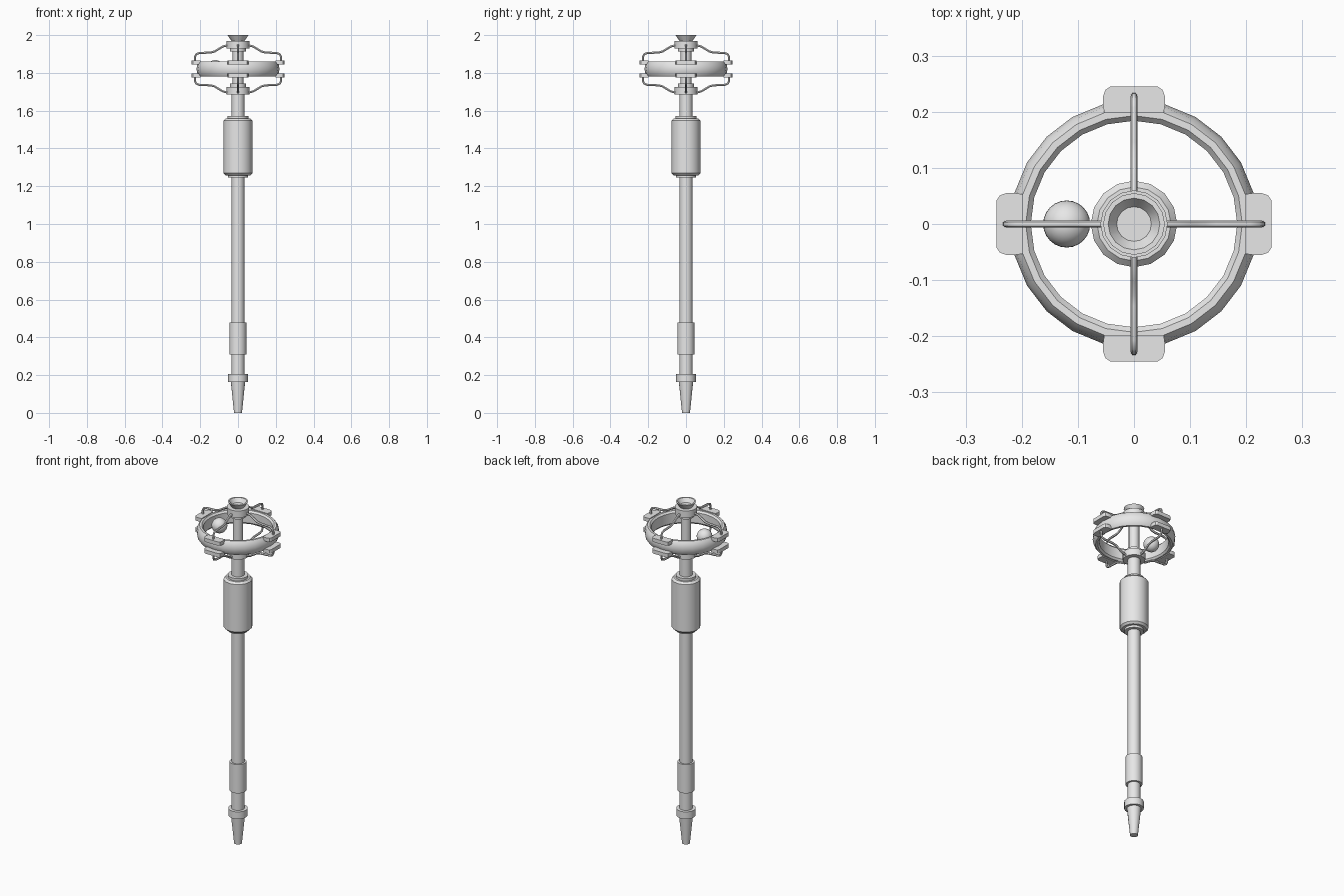
import bpy, bmesh, math
from mathutils import Matrix

if "Cube" in bpy.data.objects:
    bpy.data.objects.remove(bpy.data.objects["Cube"])

grey = bpy.data.materials.new("plain grey")
grey.diffuse_color = (0.8, 0.8, 0.8, 1)
grey.use_nodes = True
grey.node_tree.nodes["Principled BSDF"].inputs["Base Color"].default_value = grey.diffuse_color


def finish(ob, angle=35):
    """Give the part its colour and smooth its soft edges."""
    ob.data.materials.clear()
    ob.data.materials.append(grey)
    bpy.ops.object.select_all(action='DESELECT')
    ob.select_set(True)
    bpy.context.view_layer.objects.active = ob
    bpy.ops.object.shade_smooth_by_angle(angle=math.radians(angle))
    return ob


def from_bmesh(name, bm, angle=35):
    bmesh.ops.recalc_face_normals(bm, faces=bm.faces)
    me = bpy.data.meshes.new(name)
    bm.to_mesh(me)
    bm.free()
    ob = bpy.data.objects.new(name, me)
    bpy.context.collection.objects.link(ob)
    return finish(ob, angle)


def lathe(name, profile, sides=16, closed=False):
    """Turn an (r, z) profile round the z axis."""
    bm = bmesh.new()
    vs = [bm.verts.new((r, 0, z)) for r, z in profile]
    pairs = list(zip(vs, vs[1:])) + ([(vs[-1], vs[0])] if closed else [])
    edges = [bm.edges.new(p) for p in pairs]
    bmesh.ops.spin(bm, geom=vs + edges, cent=(0, 0, 0), axis=(0, 0, 1),
                   angle=2 * math.pi, steps=sides)
    bmesh.ops.remove_doubles(bm, verts=bm.verts, dist=0.0001)
    return from_bmesh(name, bm)


def cylinder(name, r, z0, z1, sides=16, chamfer=0.0):
    c = chamfer
    prof = [(0, z0), (r - c, z0)] + ([(r, z0 + c), (r, z1 - c)] if c else [])
    return lathe(name, prof + [(r - c, z1), (0, z1)], sides)


# Staff, from the tip upwards
lathe("tip", [(0, 0), (0.021, 0), (0.038, 0.165), (0, 0.165)])
cylinder("tip_collar", 0.052, 0.163, 0.205)
cylinder("lower_shaft", 0.034, 0.2, 1.73)
cylinder("lower_sleeve", 0.045, 0.31, 0.478)
cylinder("grip_lower_collar", 0.052, 1.245, 1.27)
cylinder("grip", 0.077, 1.258, 1.558, chamfer=0.011)
cylinder("grip_upper_collar", 0.055, 1.55, 1.572)
cylinder("upper_shaft", 0.028, 1.72, 1.95)

# Hubs that hold the cage
cylinder("lower_hub", 0.06, 1.685, 1.725)
cylinder("lower_hub_neck", 0.042, 1.72, 1.745)
cylinder("upper_hub_neck", 0.042, 1.912, 1.935)
cylinder("upper_hub", 0.06, 1.93, 1.97)

# Flared cup on top
lathe("top_cup", [(0, 1.965), (0.032, 1.965), (0.055, 2.0), (0.046, 2.0),
                  (0.031, 1.978), (0, 1.978)])

# Ring with a rounded outside
MID = 1.821
lathe("cage_ring", [(0.184, MID - 0.030), (0.193, MID - 0.040), (0.205, MID - 0.040),
                    (0.215, MID - 0.026), (0.220, MID), (0.215, MID + 0.026),
                    (0.205, MID + 0.040), (0.193, MID + 0.040), (0.184, MID + 0.030)],
      24, closed=True)

# Clamp plates and bent rods, four above and four below the ring
half = [(0.053, 0.198), (0.055, 0.212), (0.055, 0.228), (0.051, 0.239), (0.042, 0.245)]
outline = half + [(-x, y) for x, y in reversed(half)]
path = [(0.228, 0.04), (0.227, 0.066), (0.221, 0.078), (0.206, 0.084), (0.145, 0.087),
        (0.125, 0.092), (0.100, 0.107), (0.080, 0.119), (0.050, 0.126)]

for side, s in (("upper", 1), ("lower", -1)):
    for i in range(4):
        turn = Matrix.Rotation(i * math.pi / 2, 4, 'Z')
        bm = bmesh.new()
        face = bm.faces.new([bm.verts.new((x, y, MID + s * 0.023)) for x, y in outline])
        ext = bmesh.ops.extrude_face_region(bm, geom=[face])["geom"]
        bmesh.ops.translate(bm, vec=(0, 0, s * 0.022),
                            verts=[v for v in ext if isinstance(v, bmesh.types.BMVert)])
        bm.transform(turn)
        from_bmesh(f"{side}_clamp_{i + 1}", bm, 20)

        cu = bpy.data.curves.new("rod", 'CURVE')
        cu.dimensions = '3D'
        cu.bevel_depth = 0.0065
        cu.bevel_resolution = 1
        cu.use_fill_caps = True
        sp = cu.splines.new('POLY')
        sp.points.add(len(path) - 1)
        for p, (r, h) in zip(sp.points, path):
            p.co = (*(turn @ Matrix.Translation((0, r, MID + s * h))).translation, 1)
        rod = bpy.data.objects.new(f"{side}_rod_{i + 1}", cu)
        bpy.context.collection.objects.link(rod)
        bpy.ops.object.select_all(action='DESELECT')
        rod.select_set(True)
        bpy.context.view_layer.objects.active = rod
        bpy.ops.object.convert(target='MESH')
        finish(bpy.context.view_layer.objects.active, 50)

# Loose ball inside the cage
bm = bmesh.new()
bmesh.ops.create_uvsphere(bm, u_segments=24, v_segments=16, radius=0.042,
                          matrix=Matrix.Translation((-0.12, 0, 1.826)))
from_bmesh("ball", bm)
